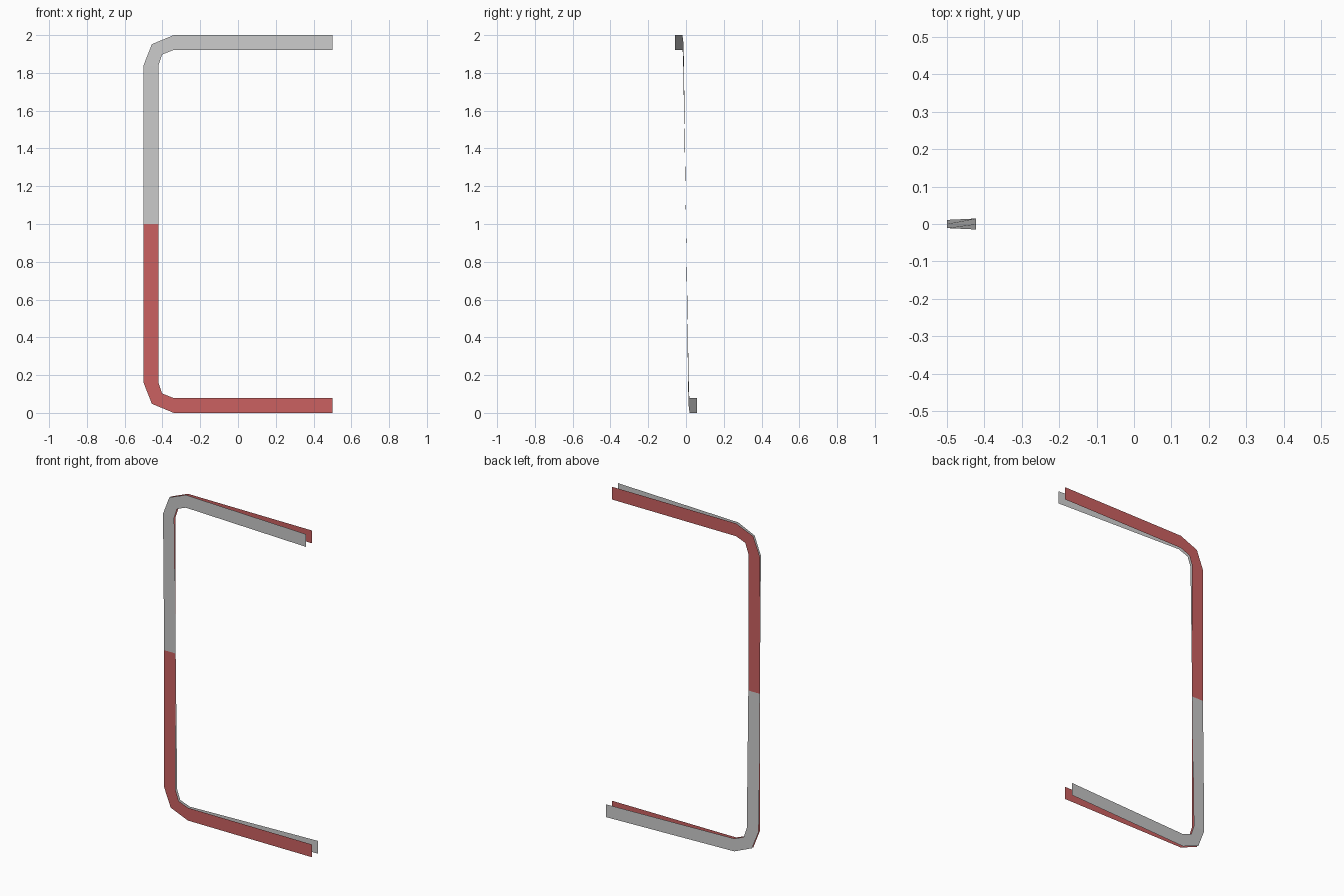
import bpy

if "Cube" in bpy.data.objects:
    bpy.data.objects.remove(bpy.data.objects["Cube"])

# Lower half of the C-shaped strip, as (x, z) pairs: outer and inner edges
OUTER = [(-0.5, 1.0), (-0.5, 0.16), (-0.456, 0.048), (-0.34, 0.0), (0.5, 0.0)]
INNER = [(-0.422, 1.0), (-0.422, 0.163), (-0.402, 0.103), (-0.34, 0.078), (0.5, 0.078)]


def full_edge(half):
    """Mirror a half edge about z = 1 to get the whole C."""
    return [(x, 2 - z) for x, z in reversed(half)] + half[1:]


def flat(x, z):
    return 0.0


def twisted(x, z):
    """Lean forward at the top and back at the bottom."""
    t = max(-1.0, min(1.0, (z - 1) / 0.84))
    return -(0.0345 + 0.0235 * 2 * x / 1.0) * t


def strip(name, depth, colour=None):
    """One-sheet ribbon between the outer and inner edges."""
    verts, faces = [], []
    for o, i in zip(full_edge(OUTER), full_edge(INNER)):
        verts += [(x, depth(x, z), z) for x, z in (o, i)]
    for k in range(0, len(verts) - 2, 2):
        faces.append((k, k + 2, k + 3, k + 1))
    mesh = bpy.data.meshes.new(name)
    mesh.from_pydata(verts, [], faces)
    obj = bpy.data.objects.new(name, mesh)
    bpy.context.collection.objects.link(obj)
    if colour:
        mat = bpy.data.materials.new(name + "_colour")
        mat.diffuse_color = colour
        mat.use_nodes = True
        mat.node_tree.nodes["Principled BSDF"].inputs["Base Color"].default_value = mat.diffuse_color
        mesh.materials.append(mat)
    return obj


# Flat red frame in the centre plane, and the grey frame twisted through it
strip("flat_frame", flat, (0.6, 0.12, 0.12, 1))
strip("twisted_frame", twisted)
